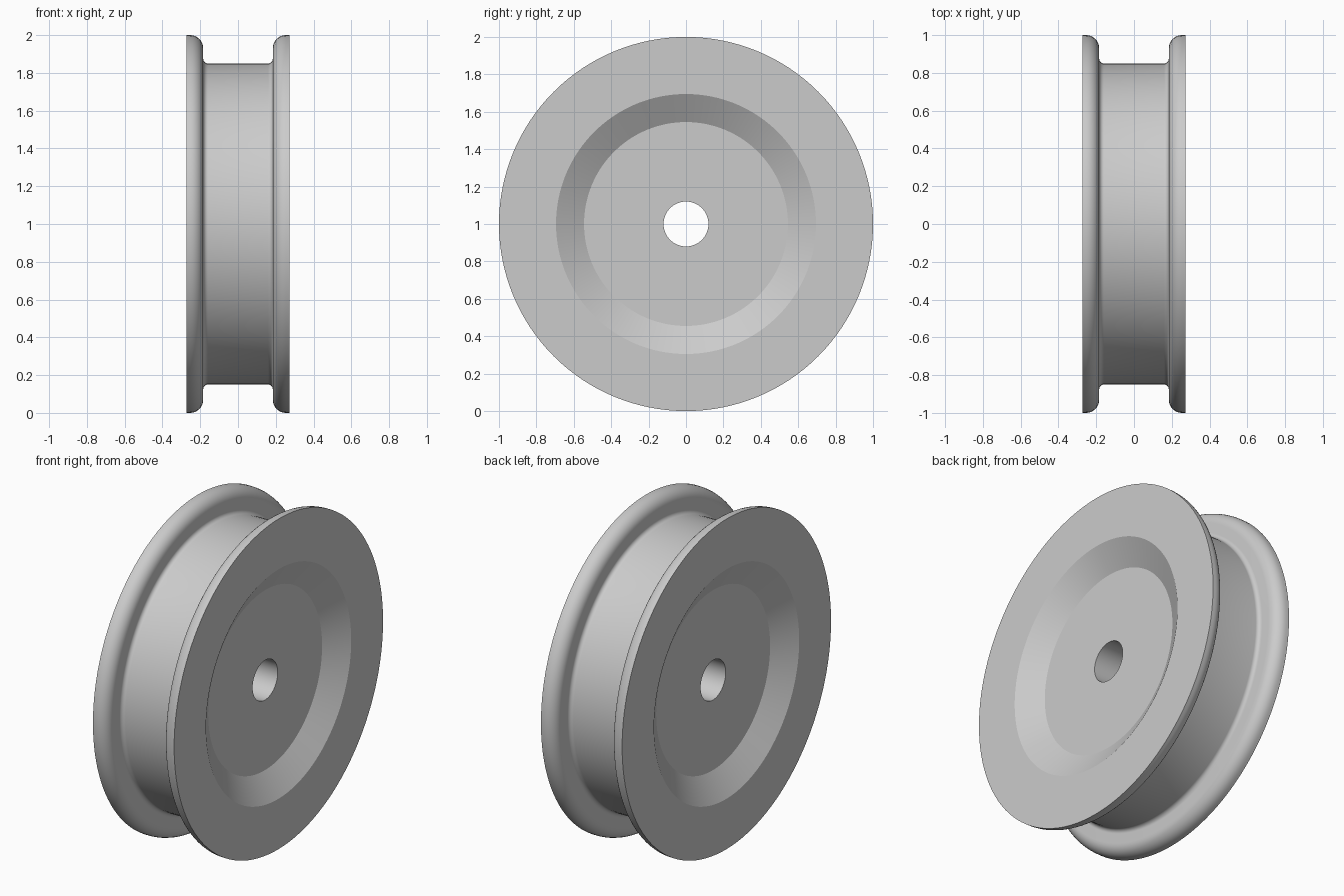
import bpy, bmesh, math
from mathutils import Vector, Matrix

cube = bpy.data.objects.get("Cube")
if cube:
    bpy.data.objects.remove(cube, do_unlink=True)

SEGMENTS = 128
HALF_WIDTH, RIM, GROOVE, BORE = 0.272, 1.0, 0.85, 0.12
FLANGE_IN = 0.184          # inner face of each flange
ROUND, FILLET = 0.07, 0.025
RECESS_DEPTH = 0.09


def arc(cx, cr, radius, start, end, steps=8):
    """Arc points (x, r) about a centre, angles in degrees."""
    angles = [math.radians(start + (end - start) * i / steps) for i in range(steps + 1)]
    return [(cx + radius * math.cos(a), cr + radius * math.sin(a)) for a in angles]


# Half profile from the bore, over the dished face and rim, down to the groove
floor = HALF_WIDTH - RECESS_DEPTH
half = [(floor, BORE), (floor, 0.545), (HALF_WIDTH, 0.695), (HALF_WIDTH, RIM)]
half += arc(FLANGE_IN + ROUND, RIM - ROUND, ROUND, 90, 180)
half += arc(FLANGE_IN - FILLET, GROOVE + FILLET, FILLET, 0, -90)
profile = half + [(-x, r) for x, r in reversed(half)]

# Revolve the closed profile around the axle
bm = bmesh.new()
verts = [bm.verts.new((x, 0, r)) for x, r in profile]
edges = [bm.edges.new((v, verts[(i + 1) % len(verts)])) for i, v in enumerate(verts)]
bmesh.ops.spin(bm, geom=verts + edges, cent=Vector(), axis=(1, 0, 0),
               angle=math.tau, steps=SEGMENTS, use_merge=True)
bmesh.ops.remove_doubles(bm, verts=bm.verts, dist=1e-5)
bmesh.ops.recalc_face_normals(bm, faces=bm.faces)
bmesh.ops.transform(bm, matrix=Matrix.Translation((0, 0, RIM)), verts=bm.verts)

mesh = bpy.data.meshes.new("flanged_wheel")
bm.to_mesh(mesh)
bm.free()
wheel = bpy.data.objects.new("flanged_wheel", mesh)
bpy.context.collection.objects.link(wheel)

# Plain grey metal
grey = bpy.data.materials.new("grey")
grey.use_nodes = True
colour = (0.6, 0.6, 0.6, 1)
grey.diffuse_color = colour
grey.node_tree.nodes["Principled BSDF"].inputs["Base Color"].default_value = colour
mesh.materials.append(grey)

# Smooth curves, crisp corners
bpy.ops.object.select_all(action="DESELECT")
wheel.select_set(True)
bpy.context.view_layer.objects.active = wheel
bpy.ops.object.shade_smooth_by_angle(angle=math.radians(25))
